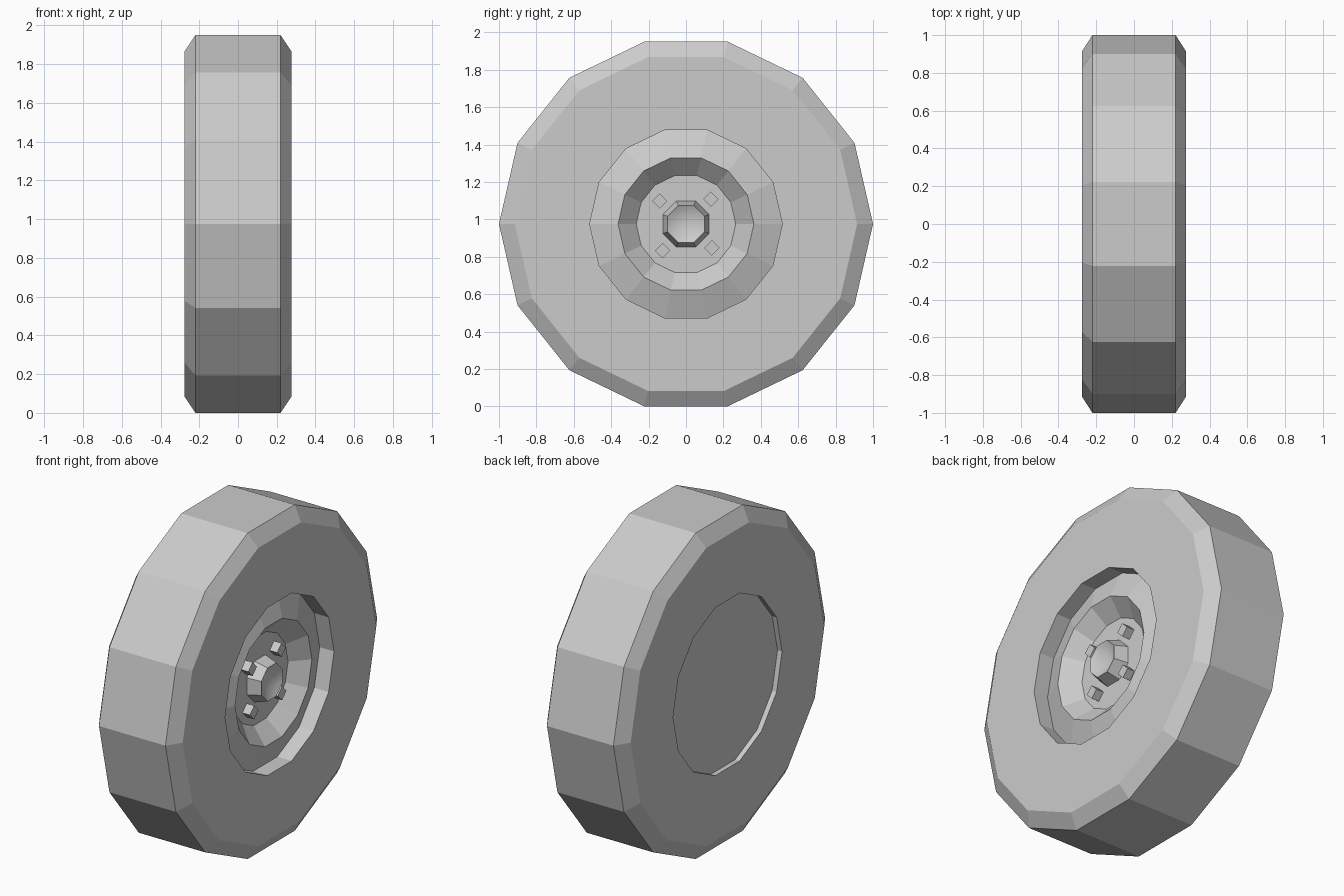
import bpy, bmesh
from math import cos, sin, pi

if "Cube" in bpy.data.objects:
    bpy.data.objects.remove(bpy.data.objects["Cube"])

CZ = cos(pi / 14)  # axle height: the 14-sided tyre rests on a flat


def lathe(name, profile, sides, offset=0.0, smooth_last=False):
    """Spin (x, radius) points around the axle; radius 0 closes with a fan."""
    bm = bmesh.new()
    rings = []
    for x, r in profile:
        if r == 0:
            rings.append([bm.verts.new((x, 0, 0))] * sides)
        else:
            rings.append([bm.verts.new((x, r * cos(2 * pi * k / sides + offset),
                                        r * sin(2 * pi * k / sides + offset)))
                          for k in range(sides)])
    for i, (a, b) in enumerate(zip(rings, rings[1:])):
        for k in range(sides):
            j = (k + 1) % sides
            quad = list(dict.fromkeys((a[k], a[j], b[j], b[k])))
            f = bm.faces.new(quad)
            f.smooth = smooth_last and i == len(rings) - 2
    bmesh.ops.recalc_face_normals(bm, faces=bm.faces)
    me = bpy.data.meshes.new(name)
    bm.to_mesh(me)
    bm.free()
    ob = bpy.data.objects.new(name, me)
    ob.location.z = CZ
    bpy.context.collection.objects.link(ob)
    return ob


# Tyre and rim: one closed skin from the recessed back disc to the hub face
lathe("wheel", [(-0.245, 0), (-0.245, 0.515), (-0.275, 0.515), (-0.275, 0.915),
                (-0.22, 1.0), (0.22, 1.0), (0.275, 0.915), (0.275, 0.515),
                (0.18, 0.515), (0.235, 0.363), (0.145, 0.266), (0.145, 0)], 14)

# Octagonal hub cap with a conical dimple
lathe("hub_cap", [(0.13, 0), (0.13, 0.138), (0.225, 0.108), (0.165, 0)], 8,
      pi / 8, smooth_last=True)

# Four wheel nuts, turned as diamonds
for i, (y, z) in enumerate([(-0.14, 0.123), (0.133, 0.133),
                            (-0.125, -0.142), (0.138, -0.128)]):
    bpy.ops.mesh.primitive_cube_add(size=1, location=(0.16, y, CZ + z),
                                    rotation=(pi / 4, 0, 0))
    nut = bpy.context.object
    nut.name = f"wheel_nut_{i + 1}"
    nut.scale = (0.07, 0.058, 0.058)
